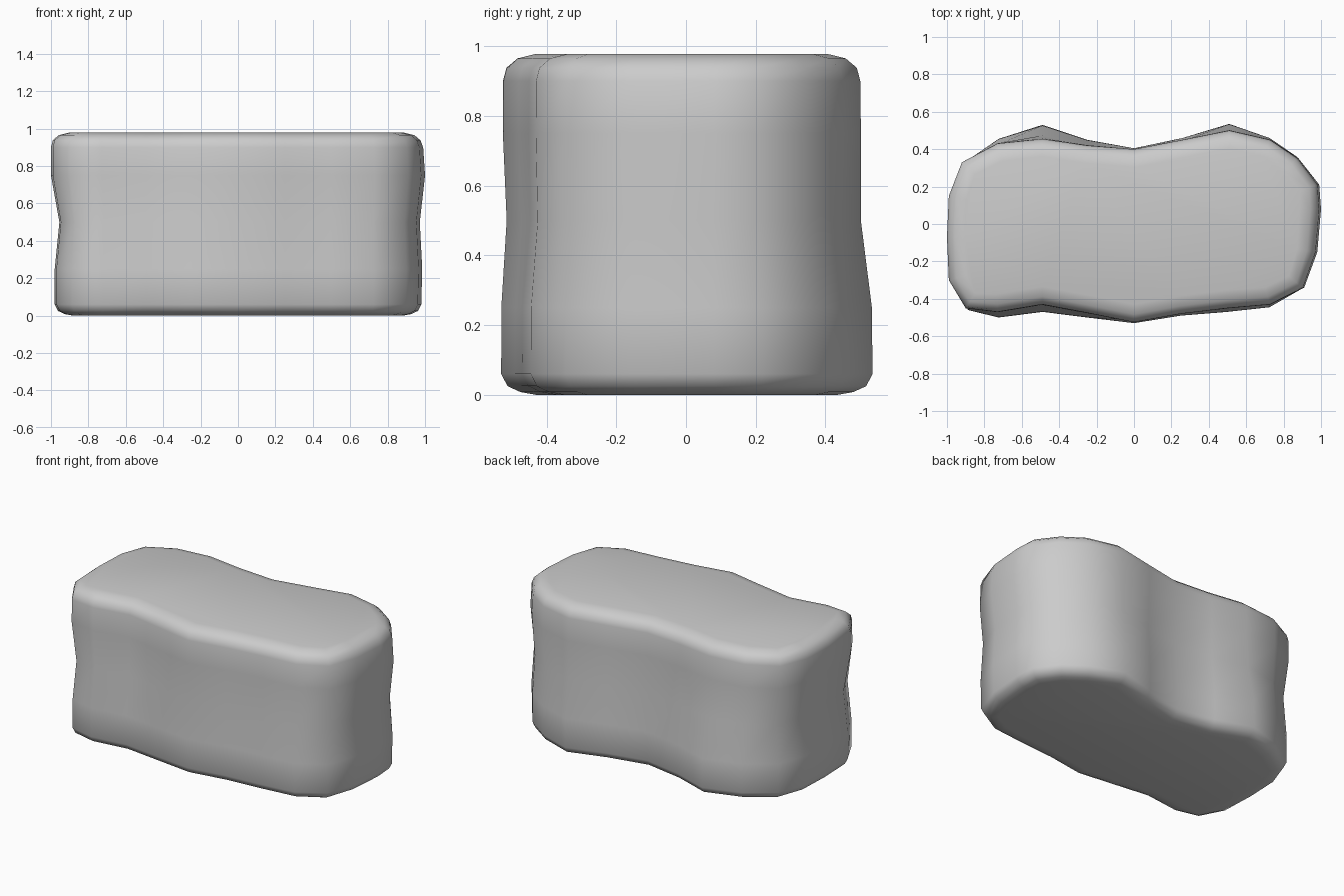
import bpy, bmesh
from mathutils import Vector

# Plan outline, counter-clockwise: x, y near the top, y near the bottom
OUTLINE = [
    (1.0, 0.08, 0.08), (0.99, 0.21, 0.22), (0.88, 0.35, 0.36), (0.73, 0.45, 0.46),
    (0.51, 0.50, 0.535), (0.26, 0.45, 0.46), (0, 0.40, 0.405), (-0.25, 0.42, 0.45),
    (-0.49, 0.455, 0.53), (-0.73, 0.43, 0.455), (-0.92, 0.33, 0.33), (-0.99, 0.15, 0.15),
    (-1.0, -0.07, -0.07), (-0.99, -0.30, -0.30), (-0.90, -0.45, -0.46), (-0.73, -0.47, -0.50),
    (-0.49, -0.43, -0.47), (-0.25, -0.475, -0.50), (0, -0.525, -0.53), (0.25, -0.48, -0.49),
    (0.50, -0.45, -0.47), (0.73, -0.43, -0.445), (0.91, -0.34, -0.345), (0.98, -0.15, -0.15),
]

# Levels: z, inset, blend to top outline, left end scale, right end scale, waist in y
LEVELS = [
    (0.000, 0.100, 0.0, 0.98, 0.98, 0),
    (0.008, 0.055, 0.0, 0.98, 0.98, 0),
    (0.025, 0.018, 0.0, 0.98, 0.98, 0),
    (0.060, 0.000, 0.0, 0.98, 0.98, 0),
    (0.250, 0.000, 0.05, 0.98, 0.985, 0),
    (0.500, 0.000, 0.6, 0.955, 0.972, 0.012),
    (0.750, 0.000, 0.95, 1.0, 1.0, 0),
    (0.900, 0.000, 1.0, 1.0, 0.99, 0),
    (0.938, 0.010, 1.0, 1.0, 0.985, 0),
    (0.965, 0.042, 1.0, 1.0, 0.985, 0),
    (0.978, 0.095, 1.0, 1.0, 0.985, 0),
]


def ring(bm, z, inset, blend, left, right, waist):
    pts = []
    for x, y_top, y_bot in OUTLINE:
        end = left if x < 0 else right
        y = y_bot + (y_top - y_bot) * blend
        pts.append(Vector((x * (1 - (1 - end) * abs(x) ** 3), y * (1 - 2 * waist))))
    n = len(pts)
    verts = []
    for i, p in enumerate(pts):
        t = (pts[(i + 1) % n] - pts[i - 1]).normalized()
        q = p + Vector((-t.y, t.x)) * inset
        verts.append(bm.verts.new((q.x, q.y, z)))
    return verts


# Worn stone block: stacked rings with flat caps
bm = bmesh.new()
rings = [ring(bm, *level) for level in LEVELS]
for a, b in zip(rings, rings[1:]):
    for i in range(len(a)):
        j = (i + 1) % len(a)
        bm.faces.new((a[i], a[j], b[j], b[i]))
bm.faces.new(rings[-1])
bm.faces.new(rings[0][::-1])
bmesh.ops.recalc_face_normals(bm, faces=bm.faces)
for f in bm.faces:
    f.smooth = True

mesh = bpy.data.meshes.new("stone_block")
bm.to_mesh(mesh)
bm.free()
block = bpy.data.objects.new("stone_block", mesh)
bpy.context.collection.objects.link(block)
